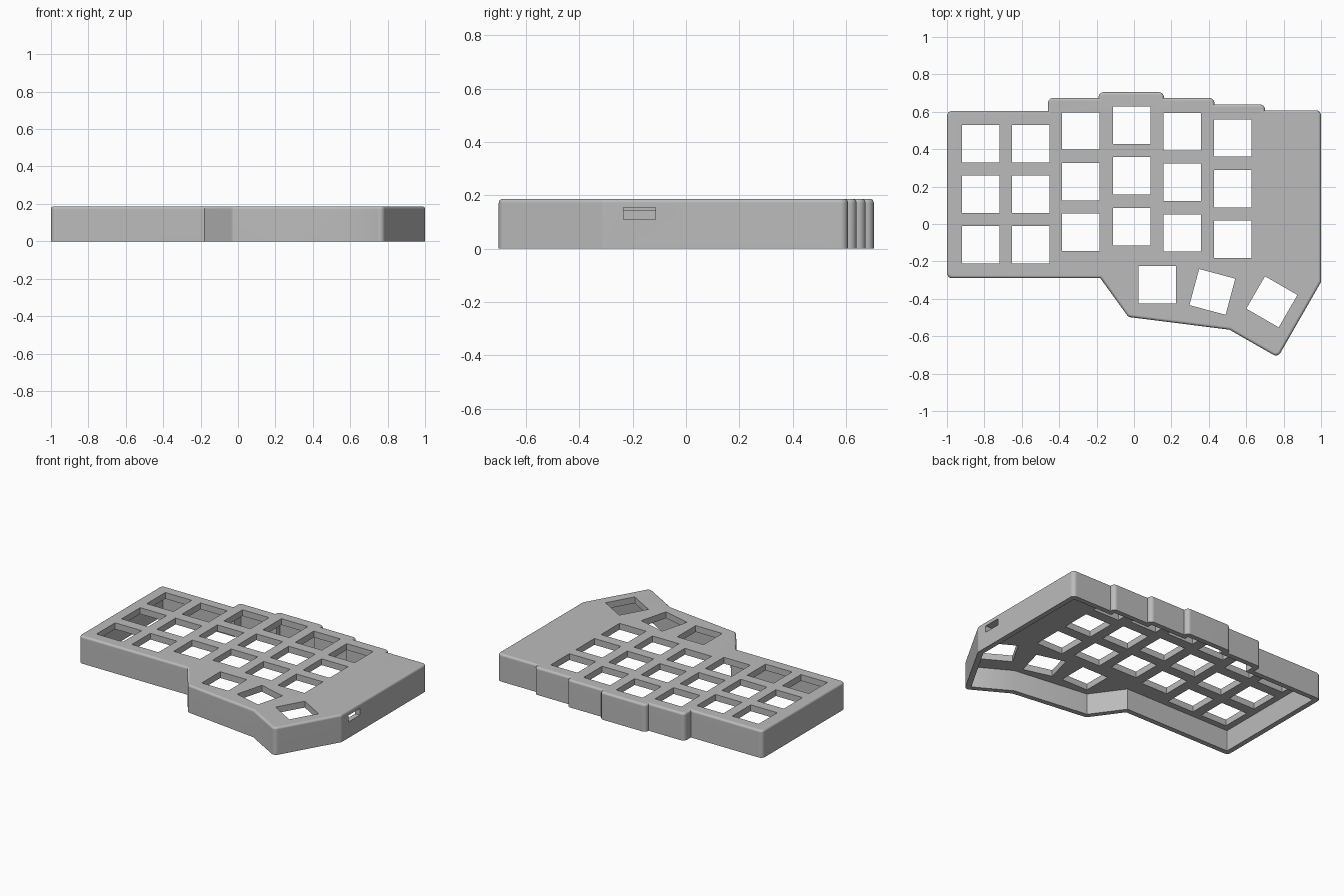
import bpy, bmesh, math
from mathutils import Vector, Matrix

HEIGHT, WALL, PLATE = 0.187, 0.035, 0.043
FILLET, EDGE, KEY = 0.028, 0.015, 0.2

cube = bpy.data.objects.get("Cube")
if cube:
    bpy.data.objects.remove(cube, do_unlink=True)

# Sharp-cornered case outline, counter-clockwise
OUTLINE = [Vector(p) for p in (
    (-1, -0.29), (-0.18, -0.29), (-0.03, -0.497), (0.51, -0.565),
    (0.769, -0.713), (1, -0.31), (1, 0.608), (0.70, 0.608), (0.70, 0.64),
    (0.43, 0.64), (0.43, 0.674), (0.16, 0.674), (0.16, 0.705),
    (-0.19, 0.705), (-0.19, 0.674), (-0.46, 0.674), (-0.46, 0.605),
    (-1, 0.605))]


def outline(inset, steps=6):
    """Inset the outline and round its outward corners."""
    radius = max(FILLET - inset, 0.004)
    points = []
    count = len(OUTLINE)
    for i, p in enumerate(OUTLINE):
        d1 = (p - OUTLINE[i - 1]).normalized()
        d2 = (OUTLINE[(i + 1) % count] - p).normalized()
        n1, n2 = Vector((-d1.y, d1.x)), Vector((-d2.y, d2.x))
        mitre = (n1 + n2) / (1 + n1.dot(n2))
        corner = p + mitre * inset
        if d1.cross(d2) < 0:
            points.append(corner)
            continue
        centre = corner + mitre * radius
        turn = math.atan2(d1.cross(d2), d1.dot(d2))
        for k in range(steps + 1):
            spoke = Matrix.Rotation(turn * k / steps, 2) @ -n1
            points.append(centre + spoke * radius)
    return points


def finish(bm, name):
    bmesh.ops.recalc_face_normals(bm, faces=bm.faces)
    mesh = bpy.data.meshes.new(name)
    bm.to_mesh(mesh)
    bm.free()
    obj = bpy.data.objects.new(name, mesh)
    bpy.context.collection.objects.link(obj)
    return obj


# Hollow shell: cavity ceiling, cavity mouth, outer wall, rounded top edge
rings = [(WALL, HEIGHT - PLATE), (WALL, 0), (0, 0)]
for k in range(5):
    a = math.pi / 2 * k / 4
    rings.append((EDGE * (1 - math.cos(a)),
                  HEIGHT - EDGE * (1 - math.sin(a))))
bm = bmesh.new()
loops = [[bm.verts.new((p.x, p.y, z)) for p in outline(inset)]
         for inset, z in rings]
for low, high in zip(loops, loops[1:]):
    for i in range(len(low)):
        j = (i + 1) % len(low)
        bm.faces.new((low[i], low[j], high[j], high[i]))
bm.faces.new(loops[0])
bm.faces.new(loops[-1])
case = finish(bm, "keyboard_case")

# Cutters: key columns, angled thumb keys and the side port
keys = []
for x, top in ((-0.82, 0.43), (-0.553, 0.43), (-0.284, 0.497),
               (-0.012, 0.528), (0.257, 0.494), (0.529, 0.46)):
    keys += [(x, top - 0.271 * row, 0) for row in range(3)]
keys += [(0.124, -0.325, 0), (0.419, -0.363, -15), (0.737, -0.416, -30)]

bm = bmesh.new()


def box(centre, size, angle=0):
    bmesh.ops.create_cube(bm, size=1, matrix=(
        Matrix.Translation(centre)
        @ Matrix.Rotation(math.radians(angle), 4, 'Z')
        @ Matrix.Diagonal((*size, 1))))


for x, y, angle in keys:
    box((x, y, HEIGHT), (KEY, KEY, 0.2), angle)
box((1, -0.175, 0.132), (0.1, 0.12, 0.045))
cutter = finish(bm, "opening_cutter")
cutter.hide_render = True

bpy.context.view_layer.objects.active = case
case.select_set(True)
cut = case.modifiers.new("openings", 'BOOLEAN')
cut.operation = 'DIFFERENCE'
cut.solver = 'EXACT'
cut.object = cutter
bpy.ops.object.modifier_apply(modifier=cut.name)
bpy.data.objects.remove(cutter, do_unlink=True)

# Single plastic colour
grey = bpy.data.materials.new("grey_plastic")
grey.use_nodes = True
colour = (0.5, 0.5, 0.5, 1)
grey.diffuse_color = colour
grey.node_tree.nodes["Principled BSDF"].inputs["Base Color"].default_value = colour
case.data.materials.clear()
case.data.materials.append(grey)

# Smooth rounded edges while large faces stay flat
bpy.ops.object.select_all(action='DESELECT')
case.select_set(True)
bpy.ops.object.shade_smooth_by_angle(angle=math.radians(35))
weighted = case.modifiers.new("flat_faces", 'WEIGHTED_NORMAL')
weighted.keep_sharp = True
